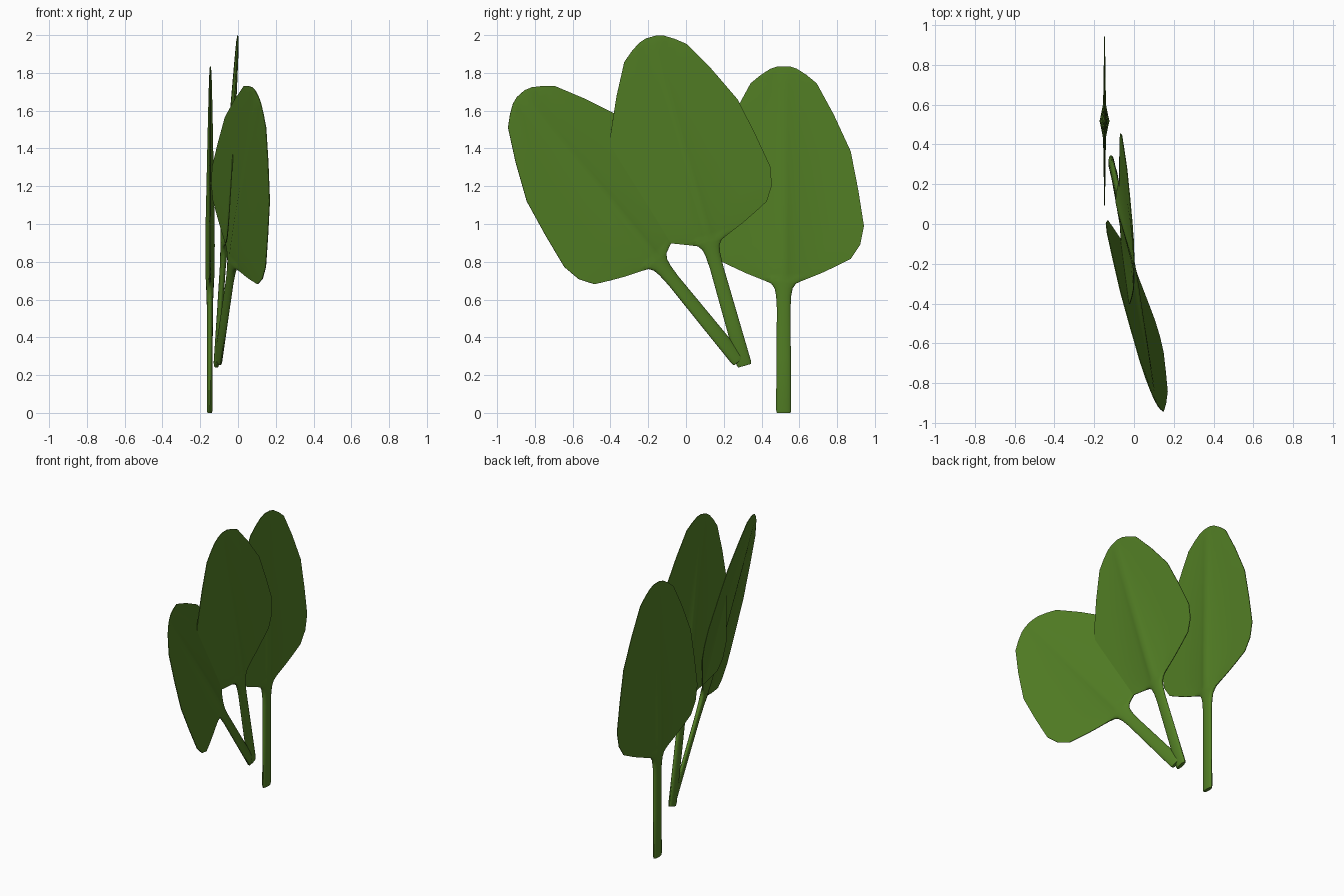
import bpy, bmesh
from mathutils import Vector

if "Cube" in bpy.data.objects:
    bpy.data.objects.remove(bpy.data.objects["Cube"])

green = bpy.data.materials.new("leaf green")
green.diffuse_color = (0.085, 0.21, 0.018, 1)
green.use_nodes = True
green.node_tree.nodes["Principled BSDF"].inputs["Base Color"].default_value = green.diffuse_color

# Leaf rows: distance along stem, half width, half thickness at midrib
ROWS = [(0, .036, .012), (.015, .04, .015), (.3, .038, .015), (.55, .036, .016),
        (.62, .04, .018), (.66, .048, .02), (.685, .066, .021), (.70, .10, .022),
        (.72, .15, .023), (.74, .20, .024), (.775, .275, .025), (.815, .355, .025),
        (.89, .405, .025), (.99, .425, .024), (1.18, .395, .02), (1.385, .355, .016),
        (1.58, .265, .012), (1.745, .175, .008), (1.79, .12, .006),
        (1.822, .07, .004), (1.835, .03, .003)]


def section(w, t):
    """Half cross-section from the midrib out, blending stem into blade."""
    k = max(0, min(1, (w - .04) / .10))
    stem = [(0, t), (.4 * w, .93 * t), (.7 * w, .75 * t), (.9 * w, .5 * t), (w, .2 * t)]
    blade = [(0, t), (.025, .75 * t), (.065, .3 * t), (.065 + .5 * (w - .065), .0045), (w, .002)]
    if w < .1 and t < .01:
        return [(f * w, t * (1 - .5 * f)) for f in (0, .25, .5, .75, 1)]
    return [(a[0] * (1 - k) + b[0] * k, min(t, a[1] * (1 - k) + b[1] * k))
            for a, b in zip(stem, blade)]


def leaf(name, base, tip, side):
    base, tip, side = Vector(base), Vector(tip), Vector(side)
    axis = tip - base
    scale = axis.length / 1.835
    axis.normalize()
    side = (side - axis * side.dot(axis)).normalized()
    normal = side.cross(axis)
    bm = bmesh.new()
    rings = []
    for v, w, t in ROWS:
        half = section(w, t)
        front = [(-u, h) for u, h in reversed(half)] + half[1:]
        ring = front + [(u, -h) for u, h in reversed(front)]
        rings.append([bm.verts.new(base + (axis * v + side * u) * scale + normal * h)
                      for u, h in ring])
    n = len(rings[0])
    for a, b in zip(rings, rings[1:]):
        for i in range(n):
            j = (i + 1) % n
            bm.faces.new((a[i], a[j], b[j], b[i]))
    bm.faces.new(rings[0])
    bm.faces.new(rings[-1])
    bmesh.ops.recalc_face_normals(bm, faces=bm.faces)
    me = bpy.data.meshes.new(name)
    bm.to_mesh(me)
    bm.free()
    me.materials.append(green)
    ob = bpy.data.objects.new(name, me)
    bpy.context.collection.objects.link(ob)
    bpy.ops.object.select_all(action='DESELECT')
    ob.select_set(True)
    bpy.context.view_layer.objects.active = ob
    bpy.ops.object.shade_smooth_by_angle(angle=.7)


# Upright leaf, middle leaf, leaning twisted leaf
leaf("upright_leaf", (-.15, .517, 0), (-.146, .517, 1.835), (0, 1, 0))
leaf("middle_leaf", (-.115, .31, .25), (0, -.185, 1.99), (-.02, .96, .27))
leaf("leaning_leaf", (-.105, .28, .275), (.10, -.875, 1.69), (-.34, .74, .6))
